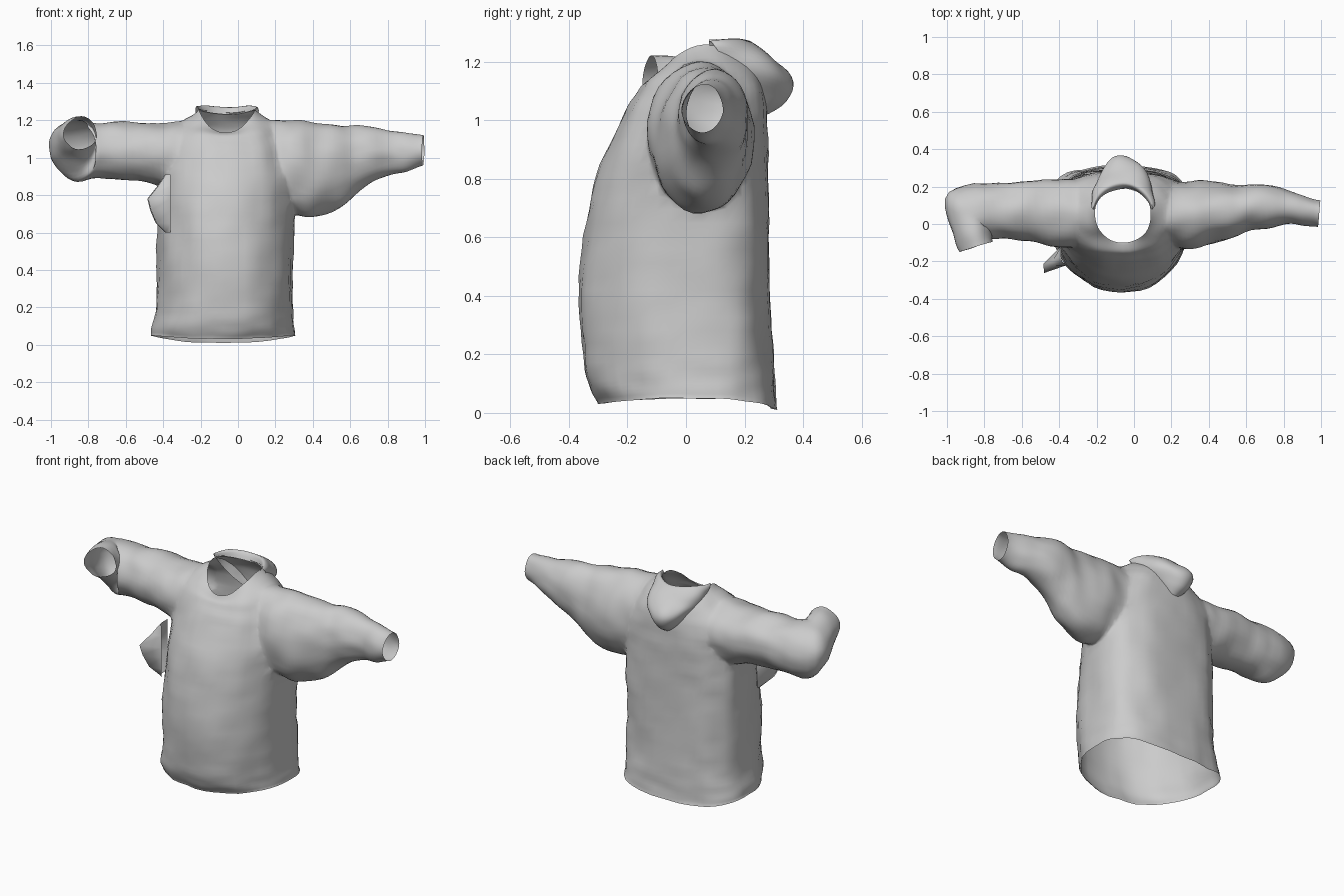
import bpy, bmesh, math
from mathutils import Vector, noise, kdtree

if "Cube" in bpy.data.objects:
    bpy.data.objects.remove(bpy.data.objects["Cube"])

SEG = 48


def spline(rows, n):
    """Catmull-Rom interpolation of rows of numbers."""
    out = []
    for i in range(len(rows) - 1):
        p = [rows[max(0, min(len(rows) - 1, i + k))] for k in (-1, 0, 1, 2)]
        for s in range(n):
            t = s / n
            out.append([0.5 * (2 * b + (c - a) * t + (2 * a - 5 * b + 4 * c - d) * t * t
                               + (3 * b - a - 3 * c + d) * t ** 3) for a, b, c, d in zip(*p)])
    return out + [list(rows[-1])]


def spow(v, e):
    return math.copysign(abs(v) ** e, v)


def make(name, bm):
    bmesh.ops.recalc_face_normals(bm, faces=bm.faces)
    me = bpy.data.meshes.new(name)
    bm.to_mesh(me)
    bm.free()
    ob = bpy.data.objects.new(name, me)
    bpy.context.collection.objects.link(ob)
    return ob


def loft(name, rings, closed=True, caps=None):
    """Skin the rings; optional fan caps are remembered for later removal."""
    bm = bmesh.new()
    vs = [[bm.verts.new(p) for p in r] for r in rings]
    n = len(vs[0])
    for a, b in zip(vs, vs[1:]):
        for j in range(n if closed else n - 1):
            k = (j + 1) % n
            bm.faces.new((a[j], a[k], b[k], b[j]))
    if caps is not None:
        for r in (vs[0], vs[-1]):
            c = bm.verts.new(sum((v.co for v in r), Vector()) / n)
            for j in range(n):
                bm.faces.new((r[j], r[(j + 1) % n], c))
            caps.extend([v.co.copy() for v in r] + [c.co.copy()])
    return make(name, bm)


def body_ring(row):
    z, cx, rx, yf, yb, front, side = row
    pts = []
    for j in range(SEG):
        t = 2 * math.pi * j / SEG
        c, s = math.cos(t), math.sin(t)
        e = 0.72 if z < 1.0 else 0.72 + 0.28 * min(1, (z - 1.0) / 0.2)
        if s > 0:
            y = 0.06 + (yb - 0.06) * spow(s, e)
            x = cx + rx * spow(c, e)
        else:
            y = 0.06 + (0.06 - yf) * spow(s, 0.92)
            x = cx + rx * spow(c, 0.92)
        pts.append((x, y, z + front * max(0, -s) ** 1.5 + side * c * c))
    return pts


def sleeve_ring(row):
    x, y, z, ry, rz, a = row
    a = math.radians(a)
    h = Vector((-math.sin(a), math.cos(a), 0))
    return [Vector((x, y, z)) + h * ry * math.cos(2 * math.pi * j / 36)
            + Vector((0, 0, rz * math.sin(2 * math.pi * j / 36))) for j in range(36)]


def crumple(bm, amp):
    """Soft cloth wrinkles along the normals."""
    bm.normal_update()
    for v in bm.verts:
        p = v.co
        k = noise.noise(Vector((p.x * 9, p.y * 9, p.z * 4))) \
            + 0.5 * noise.noise(Vector((p.x * 8 + 5, p.y * 8, p.z * 17)))
        v.co += v.normal * amp * k


def shade(ob):
    for p in ob.data.polygons:
        p.use_smooth = True


caps = []
# torso: z, centre x, half width, front y, back y, front lift, side lift
body = loft("sweater", [body_ring(r) for r in spline([
    (0.01, -0.08, 0.39, -0.30, 0.31, 0.02, 0.04),
    (0.08, -0.08, 0.385, -0.335, 0.305, 0.01, 0.02),
    (0.2, -0.07, 0.37, -0.355, 0.295, 0, 0),
    (0.42, -0.07, 0.365, -0.37, 0.29, 0, 0),
    (0.65, -0.065, 0.365, -0.345, 0.285, 0, 0),
    (0.85, -0.06, 0.36, -0.295, 0.28, 0, 0),
    (1.0, -0.06, 0.34, -0.225, 0.28, 0, 0),
    (1.12, -0.06, 0.30, -0.175, 0.265, -0.02, 0),
    (1.19, -0.06, 0.23, -0.145, 0.235, -0.06, 0.01),
    (1.24, -0.06, 0.15, -0.10, 0.19, -0.10, 0.02)], 5)], caps=caps)

# sleeves: x, y, z, half depth, half height, heading
right = [(0.08, 0.06, 1.02, 0.12, 0.16, 0), (0.22, 0.05, 0.97, 0.17, 0.235, 0),
         (0.32, 0.05, 0.945, 0.185, 0.255, 0), (0.42, 0.06, 0.935, 0.17, 0.255, 0),
         (0.55, 0.07, 0.95, 0.14, 0.22, 0), (0.65, 0.09, 1.0, 0.12, 0.175, 0),
         (0.8, 0.095, 1.025, 0.10, 0.125, 0), (0.9, 0.07, 1.025, 0.08, 0.105, 0),
         (0.99, 0.055, 1.04, 0.07, 0.085, -5)]
left = [(-0.2, 0.06, 1.02, 0.14, 0.15, 180), (-0.32, 0.055, 1.02, 0.18, 0.175, 180),
        (-0.42, 0.06, 1.02, 0.185, 0.17, 180), (-0.6, 0.07, 1.035, 0.155, 0.155, 180),
        (-0.75, 0.07, 1.035, 0.15, 0.155, 184), (-0.875, 0.055, 1.04, 0.17, 0.16, 225),
        (-0.87, -0.03, 1.09, 0.112, 0.12, 270), (-0.84, -0.12, 1.13, 0.092, 0.085, 287)]
sleeves = []
for nm, rows in (("right_sleeve", right), ("left_sleeve", left)):
    sleeves.append(loft(nm, [sleeve_ring(r) for r in spline(rows, 5)], caps=caps))

# fuse sleeves with torso
bpy.context.view_layer.objects.active = body
for s in sleeves:
    m = body.modifiers.new("join", 'BOOLEAN')
    m.operation, m.solver, m.object = 'UNION', 'EXACT', s
    bpy.ops.object.modifier_apply(modifier=m.name)
    bpy.data.objects.remove(s)

# open the hem, collar and cuffs, then soften and wrinkle the cloth
kd = kdtree.KDTree(len(caps))
for i, c in enumerate(caps):
    kd.insert(c, i)
kd.balance()
bm = bmesh.new()
bm.from_mesh(body.data)
gone = [f for f in bm.faces if all(kd.find(v.co)[2] < 1e-4 for v in f.verts)]
bmesh.ops.delete(bm, geom=gone, context='FACES')
bmesh.ops.remove_doubles(bm, verts=bm.verts, dist=0.003)
bmesh.ops.triangulate(bm, faces=[f for f in bm.faces if len(f.verts) > 4])
inner = [v for v in bm.verts if not v.is_boundary]
for _ in range(4):
    bmesh.ops.smooth_vert(bm, verts=inner, factor=0.5,
                          use_axis_x=True, use_axis_y=True, use_axis_z=True)
crumple(bm, 0.012)
bm.to_mesh(body.data)
bm.free()
shade(body)

# folded hood behind the collar: start y, half width, depth, side z, middle z
hood_rows = spline([(0.08, 0.15, 0.11, 1.255, 1.23), (0.08, 0.16, 0.14, 1.275, 1.275),
                    (0.10, 0.17, 0.20, 1.25, 1.21), (0.15, 0.155, 0.215, 1.18, 1.13),
                    (0.19, 0.11, 0.145, 1.11, 1.06), (0.22, 0.06, 0.06, 1.06, 1.02)], 5)
rings = []
for y0, rx, d, zs, zm in hood_rows:
    ring = []
    for j in range(29):
        t = math.pi * j / 28
        s = math.sin(t)
        ring.append((-0.06 + rx * math.cos(t), y0 + d * s ** 1.2, zs + (zm - zs) * s * s))
    rings.append(ring)
hood = loft("folded_hood", rings, closed=False)
bm = bmesh.new()
bm.from_mesh(hood.data)
crumple(bm, 0.014)
bm.to_mesh(hood.data)
bm.free()
shade(hood)

# pinched cloth fold under the left armpit
fold_rings = []
for z, out in ((0.91, 0.0), (0.85, 0.04), (0.78, 0.095), (0.72, 0.08), (0.65, 0.05), (0.6, 0.0)):
    fold_rings.append([(-0.36, -0.22, z), (-0.385 - out, -0.2 - out * 0.65, z),
                       (-0.39 - out, -0.17 - out * 0.45, z), (-0.39, -0.12, z)])
shade(loft("side_fold", fold_rings, closed=False))
